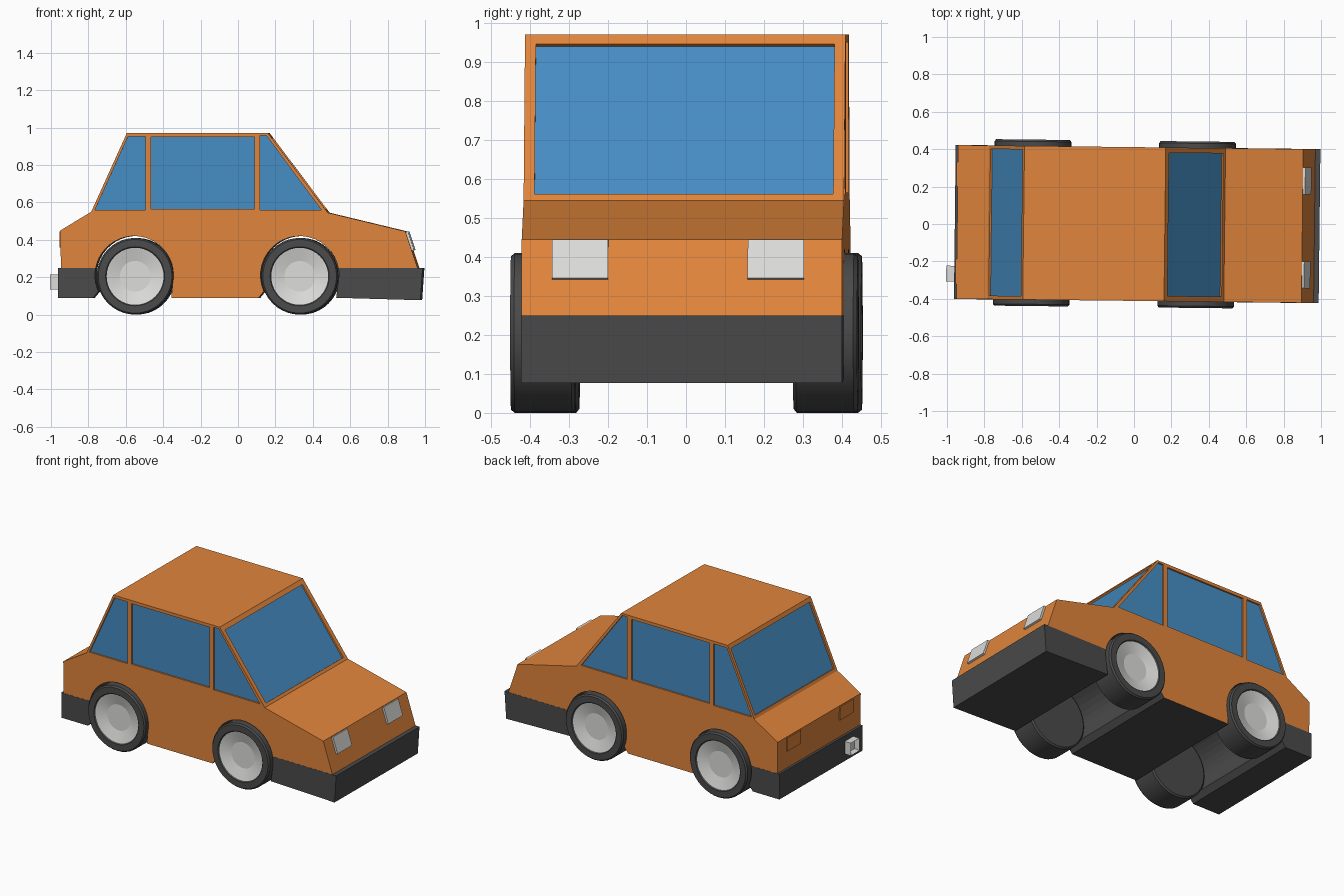
import bpy, bmesh, math
from mathutils import Vector

if "Cube" in bpy.data.objects:
    bpy.data.objects.remove(bpy.data.objects["Cube"])

YAW = math.radians(-0.66)   # the car sits very slightly turned


def material(name, r, g, b):
    m = bpy.data.materials.new(name)
    m.diffuse_color = (r, g, b, 1)
    m.use_nodes = True
    m.node_tree.nodes["Principled BSDF"].inputs["Base Color"].default_value = m.diffuse_color
    return m


ORANGE = material("orange paint", 0.753, 0.235, 0.045)
GLASS = material("blue glass", 0.061, 0.266, 0.546)
DARK = material("dark grey", 0.069, 0.069, 0.069)
PALE = material("pale grey", 0.72, 0.72, 0.70)


def build(name, prisms, *mats):
    """Object made of prisms: (side profile of x,z points, y0, y1)."""
    bm = bmesh.new()
    for pts, y0, y1 in prisms:
        a = [bm.verts.new((x, y0, z)) for x, z in pts]
        b = [bm.verts.new((x, y1, z)) for x, z in pts]
        bm.faces.new(a)
        bm.faces.new(b[::-1])
        for i in range(len(a)):
            j = (i + 1) % len(a)
            bm.faces.new((a[i], b[i], b[j], a[j]))
    bmesh.ops.recalc_face_normals(bm, faces=bm.faces)
    return finish(name, bm, mats)


def finish(name, bm, mats):
    me = bpy.data.meshes.new(name)
    bm.to_mesh(me)
    bm.free()
    for m in mats:
        me.materials.append(m)
    ob = bpy.data.objects.new(name, me)
    ob.rotation_euler.z = YAW
    bpy.context.collection.objects.link(ob)
    return ob


def slope_plate(a, b, t0, t1, d0, d1):
    """Profile of a plate on the slope a-b, between offsets d0 and d1."""
    a, b = Vector(a), Vector(b)
    d = (b - a).normalized()
    n = Vector((-d.y, d.x))
    return [tuple(a + d * t + n * k) for t, k in ((t0, d0), (t1, d0), (t1, d1), (t0, d1))]


def arch(cx, start, end, n=20):
    return [(cx + 0.21 * math.cos(math.radians(start + (end - start) * i / n)),
             0.21 + 0.21 * math.sin(math.radians(start + (end - start) * i / n)))
            for i in range(n + 1)]


REAR, FRONT, W = -0.55, 0.335, 0.411
nose_top, nose_low = (0.90, 0.445), (0.965, 0.25)
screen_top, screen_low = (0.165, 0.97), (0.485, 0.545)
back_low, back_top = (-0.78, 0.55), (-0.59, 0.97)

# Body shell with wheel arches
profile = ([(-0.942, 0.24)] + arch(REAR, 172, 0) + [(-0.352, 0.09), (0.115, 0.09)]
           + arch(FRONT, 204, 8) + [(0.967, 0.24), nose_low, nose_top, screen_low,
                                    screen_top, back_top, back_low, (-0.945, 0.45)])
body = build("body", [(profile, -W, W)], ORANGE, DARK)
for f in body.data.polygons:      # floor and arches are dark
    c = f.center
    if abs(f.normal.y) < 0.5 and abs(c.x) < 0.9 and c.z < 0.43:
        f.material_index = 1

# Recessed windows
side = [[(-0.76, 0.56), (-0.49, 0.56), (-0.49, 0.953), (-0.583, 0.953)],
        [(-0.46, 0.565), (0.092, 0.565), (0.092, 0.95), (-0.46, 0.95)],
        [(0.122, 0.56), (0.45, 0.56), (0.157, 0.957), (0.122, 0.957)]]
DEPTH = 0.012
cuts, glass = [], []
for pts in side:
    for s in (-1, 1):
        cuts.append((pts, s * (W - DEPTH), s * (W + 0.05)))
        glass.append((pts, s * (W - DEPTH - 0.003), s * (W - DEPTH + 0.002)))
for a, b, t0, t1, y in ((screen_top, screen_low, 0.03, 0.512, 0.383),
                        (back_low, back_top, 0.02, 0.435, 0.392)):
    cuts.append((slope_plate(a, b, t0, t1, -DEPTH, 0.05), -y, y))
    glass.append((slope_plate(a, b, t0, t1, -DEPTH - 0.003, -DEPTH + 0.002), -y, y))
cutter = build("window_cutter", cuts, ORANGE)
cutter.hide_render = True
mod = body.modifiers.new("windows", 'BOOLEAN')
mod.operation, mod.solver, mod.object = 'DIFFERENCE', 'EXACT', cutter
bpy.context.view_layer.objects.active = body
bpy.ops.object.modifier_apply(modifier=mod.name)
bpy.data.objects.remove(cutter)
build("windows", glass, GLASS)

# Bumpers
build("rear_bumper", [([(-0.958, 0.09), (-0.77, 0.09)] + arch(REAR, 204, 169, 5)
                       + [(-0.958, 0.25)], -W - 0.001, W + 0.001)], DARK)
build("front_bumper", [([(0.53, 0.09), (0.98, 0.077), (0.992, 0.25)]
                        + arch(FRONT, 11, 0, 3), -W - 0.001, W + 0.001)], DARK)

# Lights
build("headlights", [(slope_plate(nose_top, nose_low, 0.004, 0.108, -0.004, 0.012), y - 0.072, y + 0.072)
                     for y in (-0.261, 0.241)], PALE)
build("rear_lights", [(slope_plate((-0.942, 0.24), (-0.945, 0.45), 0.12, 0.205, -0.004, 0.007),
                       y - 0.066, y + 0.066) for y in (-0.265, 0.255)], ORANGE)

# Exhaust pipe: square tube
ex = bmesh.new()
bmesh.ops.create_cube(ex, size=1)
for v in ex.verts:
    v.co = (-0.97 + v.co.x * 0.062, -0.277 + v.co.y * 0.085, 0.175 + v.co.z * 0.08)
end = [f for f in ex.faces if f.normal.x < -0.5]
bmesh.ops.inset_region(ex, faces=end, thickness=0.016, depth=0)
bmesh.ops.translate(ex, verts=end[0].verts, vec=(0.025, 0, 0))
finish("exhaust_pipe", ex, [PALE])


# Wheels: turned profile, tyre dark, dished hub pale
def wheel(name, cx, s):
    prof = [(0, 0.28), (0.195, 0.28), (0.205, 0.288), (0.205, 0.435), (0.197, 0.445),
            (0.158, 0.445), (0.152, 0.438), (0.082, 0.418), (0, 0.418)]
    bm = bmesh.new()
    vs = [bm.verts.new((r, s * y, 0)) for r, y in prof]
    es = [bm.edges.new(p) for p in zip(vs, vs[1:])]
    bmesh.ops.spin(bm, geom=vs + es, cent=(0, 0, 0), axis=(0, 1, 0),
                   angle=2 * math.pi, steps=40)
    bmesh.ops.remove_doubles(bm, verts=bm.verts, dist=1e-4)
    bmesh.ops.recalc_face_normals(bm, faces=bm.faces)
    for f in bm.faces:
        c = f.calc_center_median()
        if abs(c.y) > 0.4 and math.hypot(c.x, c.z) < 0.154:
            f.material_index = 1
    bmesh.ops.translate(bm, verts=bm.verts, vec=(cx, 0, 0.205))
    ob = finish(name, bm, [DARK, PALE])
    bpy.ops.object.select_all(action='DESELECT')
    ob.select_set(True)
    bpy.context.view_layer.objects.active = ob
    bpy.ops.object.shade_smooth_by_angle(angle=math.radians(14))


for label, cx in (("rear", -0.545), ("front", FRONT)):
    for hand, s in (("right", -1), ("left", 1)):
        wheel(f"{label}_{hand}_wheel", cx, s)
